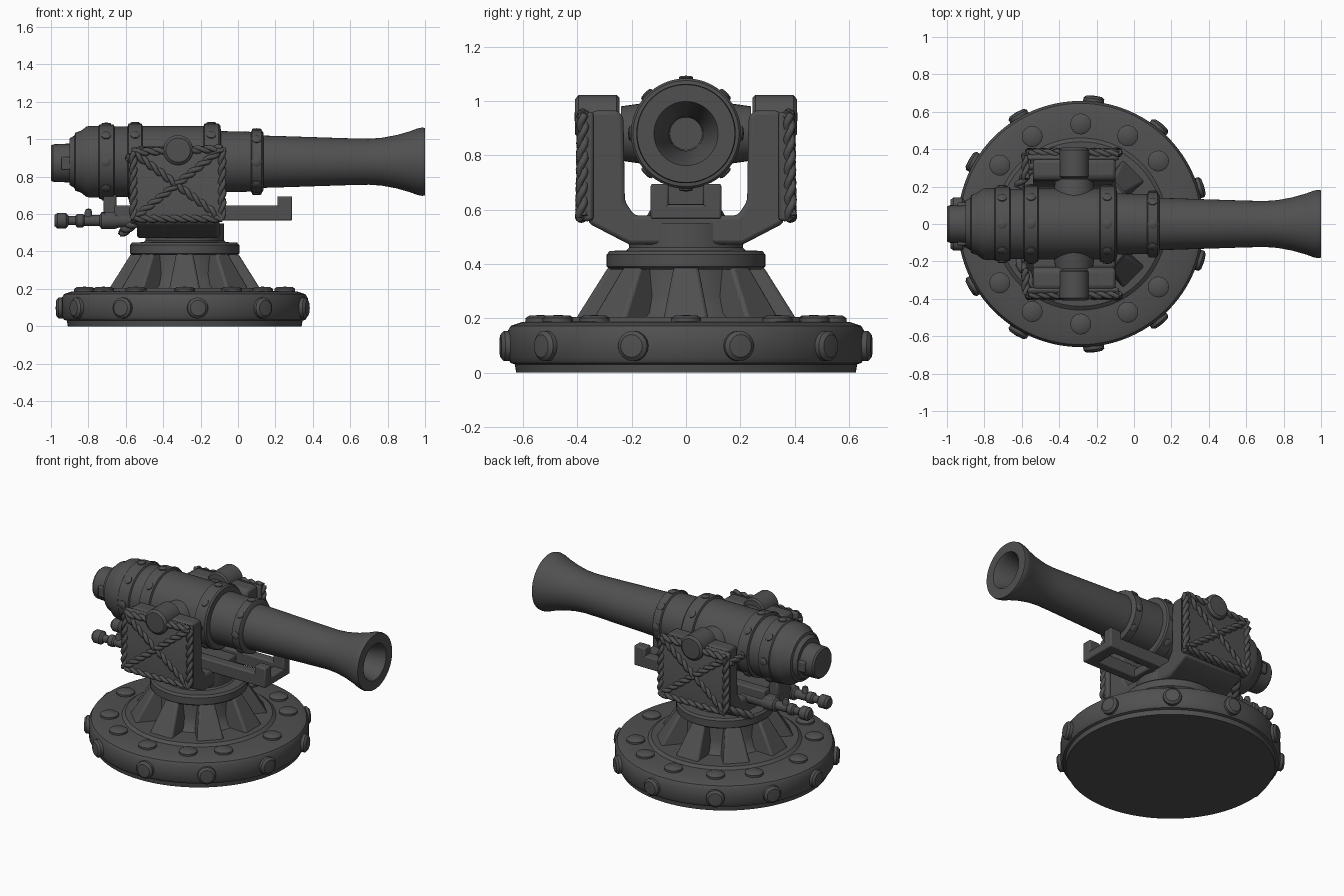
import bpy, bmesh, math
from mathutils import Vector, Matrix

if "Cube" in bpy.data.objects:
    bpy.data.objects.remove(bpy.data.objects["Cube"])

mat = bpy.data.materials.new("dark_iron")
mat.diffuse_color = (0.08, 0.08, 0.08, 1)
mat.use_nodes = True
mat.node_tree.nodes["Principled BSDF"].inputs["Base Color"].default_value = mat.diffuse_color
CX = -0.285          # centre of the round base
AZ = 0.88            # height of the barrel axis


def finish(bm, name, bevel=0):
    bmesh.ops.recalc_face_normals(bm, faces=bm.faces)
    me = bpy.data.meshes.new(name)
    bm.to_mesh(me)
    bm.free()
    me.materials.append(mat)
    ob = bpy.data.objects.new(name, me)
    bpy.context.collection.objects.link(ob)
    if bevel:
        m = ob.modifiers.new("bevel", 'BEVEL')
        m.width, m.segments, m.limit_method = bevel, 2, 'ANGLE'
    return ob


def add_lathe(bm, prof, loc, axis=(0, 0, 1), n=64):
    """Revolve (radius, offset) points about an axis; r = 0 closes the end."""
    M = Matrix.Translation(loc) @ Vector(axis).to_track_quat('Z', 'Y').to_matrix().to_4x4()
    rings = []
    for r, t in prof:
        if r == 0:
            rings.append([bm.verts.new(M @ Vector((0, 0, t)))] * n)
        else:
            rings.append([bm.verts.new(M @ Vector((r * math.cos(a), r * math.sin(a), t)))
                          for a in (2 * math.pi * i / n for i in range(n))])
    for A, B in zip(rings, rings[1:]):
        for i in range(n):
            j = (i + 1) % n
            vs = list(dict.fromkeys((A[i], A[j], B[j], B[i])))
            if len(vs) > 2:
                bm.faces.new(vs)


def lathe(name, prof, loc, axis=(0, 0, 1), n=64):
    bm = bmesh.new()
    add_lathe(bm, prof, loc, axis, n)
    return finish(bm, name)


def prism(name, pts, x0, x1, bevel=0.012):
    """Extrude a (y, z) outline along x."""
    bm = bmesh.new()
    f = bm.faces.new([bm.verts.new((x0, y, z)) for y, z in pts])
    g = bmesh.ops.extrude_face_region(bm, geom=[f])
    bmesh.ops.translate(bm, vec=(x1 - x0, 0, 0),
                        verts=[v for v in g["geom"] if isinstance(v, bmesh.types.BMVert)])
    return finish(bm, name, bevel)


def box(name, x0, x1, y0, y1, z0, z1, bevel=0.008):
    y0, y1 = sorted((y0, y1))
    return prism(name, [(y0, z0), (y1, z0), (y1, z1), (y0, z1)], x0, x1, bevel)


def studs(name, places, r, h, n=16):
    """Domed bolts; places are (position, outward direction)."""
    bm = bmesh.new()
    for p, d in places:
        add_lathe(bm, [(0, -0.03), (r, -0.03), (r, h * 0.55), (r * 0.75, h * 0.9), (0, h)], p, d, n)
    return finish(bm, name)


def polar(deg, r, z):
    a = math.radians(deg)
    return Vector((CX + r * math.cos(a), r * math.sin(a), z))


def rope(name, runs, r=0.014):
    """Two twisted strands along each straight run."""
    cu = bpy.data.curves.new(name, 'CURVE')
    cu.dimensions, cu.bevel_depth, cu.bevel_resolution, cu.use_fill_caps = '3D', r, 1, True
    for p, q in runs:
        p, q = Vector(p), Vector(q)
        d = q - p
        u = d.orthogonal().normalized()
        w = d.normalized().cross(u)
        steps = max(8, int(d.length / 0.012))
        for ph in (0, math.pi):
            s = cu.splines.new('POLY')
            s.points.add(steps)
            for i, pt in enumerate(s.points):
                a = ph + d.length * i / steps * 2 * math.pi / 0.11
                pt.co = (*(p + d * i / steps + (u * math.cos(a) + w * math.sin(a)) * 0.010), 1)
    cu.materials.append(mat)
    ob = bpy.data.objects.new(name, cu)
    bpy.context.collection.objects.link(ob)


# --- round base with bolts ---
lathe("base_disc", [(0, 0), (0.625, 0), (0.63, 0.03), (0.645, 0.035), (0.658, 0.055), (0.658, 0.15),
                    (0.645, 0.172), (0.60, 0.187), (0.46, 0.19), (0.44, 0.205), (0, 0.205)], (CX, 0, 0), n=96)
ang = [17, 51, 84, 120, 150]
studs("rim_bolts", [(polar(a, 0.655, 0.098), polar(a, 1, 0) - Vector((CX, 0, 0)))
                    for a in ang + [-a for a in ang] + [180]], 0.056, 0.035)
ang = [39, 62, 90, 119, 144]
studs("top_bolts", [(polar(a, 0.535, 0.186), (0, 0, 1)) for a in ang + [-a for a in ang] + [0, 180]], 0.056, 0.026)

# --- pedestal, eight ribs and collar ---
lathe("pedestal", [(0, 0.19), (0.31, 0.19), (0.27, 0.22), (0.245, 0.28), (0.24, 0.40), (0, 0.40)], (CX, 0, 0))
for k in range(8):
    bm = bmesh.new()
    quads = [[bm.verts.new((x, s * w, z)) for x, z, w in
              ((0.2, 0.19, 0.07), (0.41, 0.19, 0.08), (0.395, 0.215, 0.08), (0.285, 0.39, 0.045), (0.2, 0.39, 0.045))]
             for s in (-1, 1)]
    for q in quads:
        bm.faces.new(q)
    for i in range(5):
        j = (i + 1) % 5
        bm.faces.new((quads[0][i], quads[0][j], quads[1][j], quads[1][i]))
    bm.transform(Matrix.Translation((CX, 0, 0)) @ Matrix.Rotation(k * math.pi / 4, 4, 'Z'))
    finish(bm, "pedestal_rib", 0.012)
lathe("collar", [(0, 0.38), (0.28, 0.38), (0.292, 0.39), (0.292, 0.435), (0.28, 0.448), (0.22, 0.45),
                 (0.21, 0.46), (0.21, 0.55), (0, 0.55)], (CX, 0, 0))

# --- yoke ---
half = [(0.21, 0.472), (0.36, 0.55), (0.365, 0.93), (0.34, 0.965), (0.25, 0.965), (0.23, 0.94),
        (0.225, 0.63), (0.19, 0.578)]
prism("yoke", half + [(-y, z) for y, z in reversed(half)], -0.54, -0.10, 0.015)
for s in (-1, 1):
    plate = [(s * 0.34, 0.56), (s * 0.375, 0.555), (s * 0.392, 0.58), (s * 0.38, 0.93), (s * 0.365, 0.96),
             (s * 0.34, 0.96)]
    prism("yoke_side_plate", plate, -0.57, -0.08)
    y = s * 0.385
    a, b, c, d = (-0.56, y * 0.985, 0.93), (-0.085, y * 0.985, 0.95), (-0.085, y, 0.575), (-0.56, y, 0.575)
    rope("lashing", [(a, c), (b, d), (a, b), (b, c), (c, d), (d, a)])
    # lashing wrapped round the rear edge of the arm
    rope("edge_lashing", [((-0.58, s * 0.24, 0.90), (-0.58, s * 0.375, 0.90)),
                          ((-0.58, s * 0.36, 0.90), (-0.62, s * 0.33, 0.50))][:1])
    # trunnion and its cap
    lathe("trunnion_cap", [(0, 0.245), (0.07, 0.245), (0.08, 0.255), (0.08, 0.395), (0.065, 0.408), (0, 0.41)],
          (-0.32, 0, 0.942), (0, s, 0), 32)
    lathe("trunnion", [(0, 0.1), (0.12, 0.1), (0.10, 0.24), (0, 0.24)], (-0.32, 0, AZ), (0, s, 0), 32)

# --- barrel with flared, hollow muzzle ---
lathe("barrel", [(0, 0.05), (0.142, 0.05), (0.138, 0.2), (0.125, 0.6), (0.123, 0.7), (0.128, 0.77), (0.143, 0.85),
                 (0.163, 0.92), (0.178, 0.96), (0.183, 0.985), (0.18, 1.0), (0.118, 1.0), (0.105, 0.97),
                 (0.064, 0.78), (0.06, 0.70), (0, 0.70)], (0, 0, AZ), (1, 0, 0))
lathe("barrel_sleeve", [(0, -0.15), (0.165, -0.15), (0.160, 0.07), (0.17, 0.075), (0.17, 0.125), (0.155, 0.135),
                        (0, 0.135)], (0, 0, AZ), (1, 0, 0))
lathe("breech", [(0, -0.90), (0.125, -0.90), (0.14, -0.875), (0.155, -0.87), (0.165, -0.84), (0.188, -0.81),
                 (0.192, -0.79), (0.192, -0.745), (0.198, -0.74), (0.198, -0.665), (0.188, -0.66), (0.188, -0.59),
                 (0.203, -0.585), (0.203, -0.515), (0.19, -0.51), (0.19, -0.185), (0.203, -0.18),
                 (0.203, -0.105), (0.195, -0.095), (0.16, -0.09), (0, -0.09)], (0, 0, AZ), (1, 0, 0))
lathe("breech_knob", [(0, -1.0), (0.092, -1.0), (0.10, -0.99), (0.105, -0.88), (0, -0.88)],
      (0, 0, 0.873), (1, 0, 0), 32)
for s in (-1, 1):
    box("knob_lug", -0.945, -0.88, s * 0.08, s * 0.115, 0.835, 0.905)
places = []
for x, r in ((-0.705, 0.196), (-0.55, 0.20), (-0.143, 0.20), (0.10, 0.166)):
    for k in range(8):
        a = k * math.pi / 4
        d = Vector((0, math.sin(a), math.cos(a)))
        places.append((Vector((x, 0, AZ)) + d * r, d))
studs("band_rivets", places, 0.026, 0.013, 12)

# --- slide under the barrel ---
for s in (-1, 1):
    box("slide_rail", -0.66, 0.29, s * 0.065, s * 0.13, 0.565, 0.645)
    box("slide_post", 0.21, 0.29, s * 0.065, s * 0.13, 0.565, 0.695)
    # rear handles
    lathe("handle", [(0, -0.98), (0.03, -0.98), (0.042, -0.965), (0.042, -0.92), (0.024, -0.905), (0.024, -0.87),
                     (0.036, -0.86), (0.036, -0.83), (0.028, -0.82), (0.03, -0.74), (0.045, -0.73), (0.045, -0.66),
                     (0.038, -0.64), (0.038, -0.5), (0, -0.5)], (0, s * 0.10, 0.565), (1, 0, 0), 20)
    studs("handle_knob", [((-0.80, s * 0.10, 0.585), (0, 0, 1))], 0.02, 0.045, 12)
box("slide_end", 0.21, 0.29, -0.13, 0.13, 0.565, 0.618)
box("slide_bed", -0.60, -0.06, -0.13, 0.13, 0.565, 0.62)
box("rear_cross_bar", -0.72, -0.64, -0.13, 0.13, 0.535, 0.61, 0.012)
box("breech_hanger", -0.72, -0.65, -0.07, 0.07, 0.59, 0.71, 0.012)
for s in (-1, 1):
    rope("rear_brace", [((-0.62, s * 0.2, 0.50), (-0.53, s * 0.33, 0.57))], 0.018)

# --- smooth shading with crisp edges ---
for ob in bpy.data.objects:
    if ob.type == 'MESH':
        ob.select_set(True)
        bpy.context.view_layer.objects.active = ob
bpy.ops.object.shade_smooth_by_angle(angle=math.radians(35))
